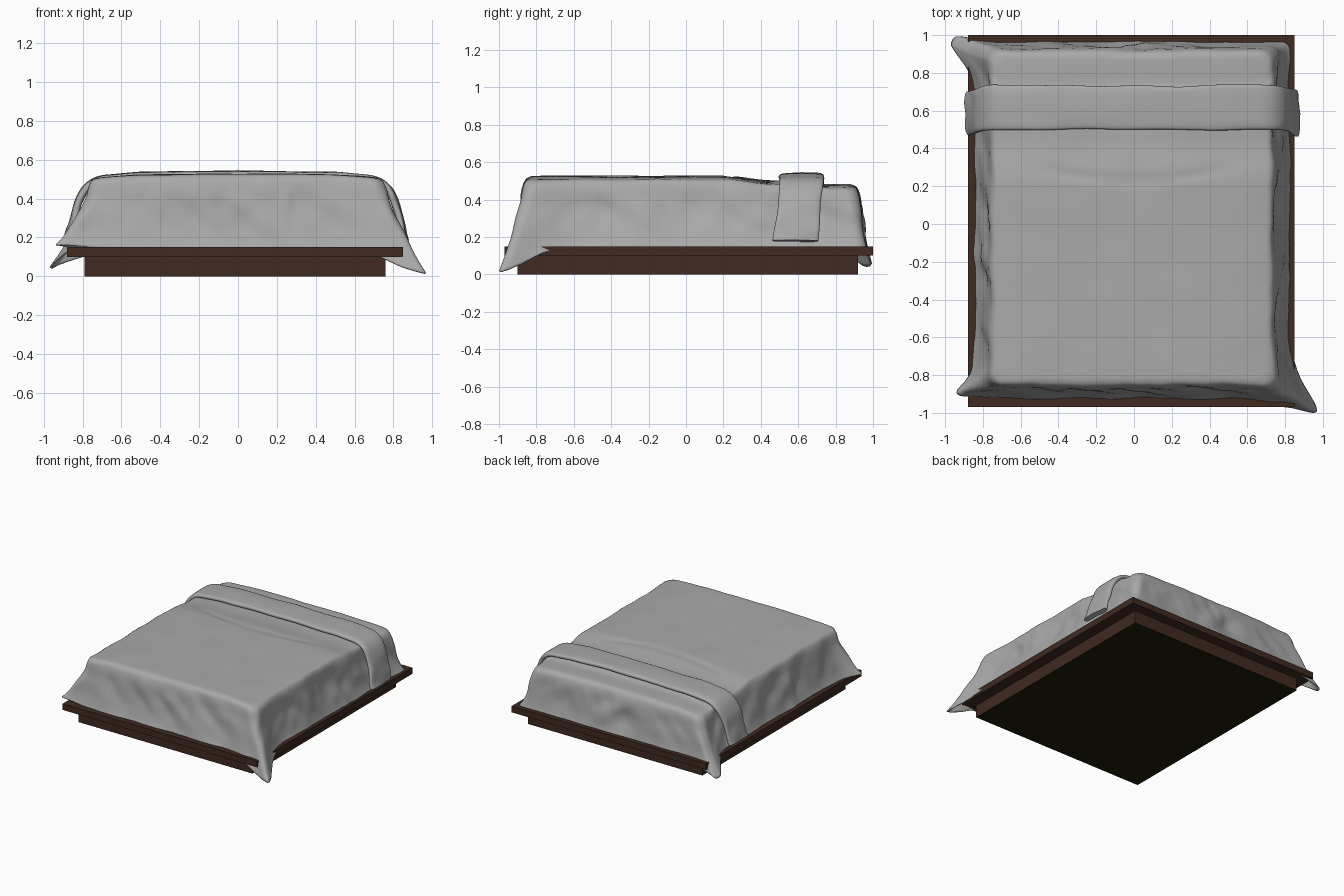
import bpy, bmesh, math
from mathutils import Vector, noise

cube = bpy.data.objects.get("Cube")
if cube:
    bpy.data.objects.remove(cube)


def material(name, rgb):
    m = bpy.data.materials.new(name)
    m.use_nodes = True
    m.diffuse_color = (*rgb, 1)
    m.node_tree.nodes["Principled BSDF"].inputs["Base Color"].default_value = (*rgb, 1)
    return m


wood = material("dark brown wood", (0.05, 0.023, 0.015))
underside = material("near black underside", (0.012, 0.012, 0.003))
cloth = material("grey cloth", (0.4, 0.4, 0.4))


def finish(name, bm, mats, smooth=True):
    bmesh.ops.recalc_face_normals(bm, faces=bm.faces)
    me = bpy.data.meshes.new(name)
    bm.to_mesh(me)
    bm.free()
    ob = bpy.data.objects.new(name, me)
    bpy.context.collection.objects.link(ob)
    for m in mats:
        me.materials.append(m)
    if smooth:
        bpy.ops.object.select_all(action="DESELECT")
        ob.select_set(True)
        bpy.context.view_layer.objects.active = ob
        bpy.ops.object.shade_smooth_by_angle(angle=math.radians(50))
    return ob


def box(name, lo, hi, mats):
    bm = bmesh.new()
    bmesh.ops.create_cube(bm, size=1)
    for v in bm.verts:
        v.co = [(a + b) / 2 + c * (b - a) for a, b, c in zip(lo, hi, v.co)]
    bm.normal_update()
    if len(mats) > 1:
        for f in bm.faces:
            f.material_index = int(f.normal.z < -0.5)
    return finish(name, bm, mats, smooth=False)


def skin(bm, rings, closed=True):
    for a, b in zip(rings, rings[1:]):
        n = len(a)
        for i in range(n if closed else n - 1):
            j = (i + 1) % n
            bm.faces.new((a[i], a[j], b[j], b[i]))


def ease(a, b, t):
    t = min(max((t - a) / (b - a), 0), 1)
    return t * t * (3 - 2 * t)


# Wooden platform
box("plinth", (-0.79, -0.90, 0), (0.76, 0.92, 0.10), [wood, underside])
box("platform_slab", (-0.88, -0.97, 0.10), (0.85, 1.0, 0.15), [wood])


# Bedspread: rounded rectangle rings, from the middle of the top down to the hem
def outline(x0, x1, y0, y1, r, per_edge=44, per_arc=12):
    pts = []
    corners = [(x1 - r, y1 - r), (x0 + r, y1 - r), (x0 + r, y0 + r), (x1 - r, y0 + r)]
    for k, (cx, cy) in enumerate(corners):
        for i in range(per_arc):
            a = math.pi / 2 * (k + i / (per_arc - 1))
            pts.append(Vector((cx + r * math.cos(a), cy + r * math.sin(a), 0)))
        a = math.pi / 2 * (k + 1)
        nx, ny = corners[(k + 1) % 4]
        end = Vector((nx + r * math.cos(a), ny + r * math.sin(a), 0))
        start = pts[-1].copy()
        pts += [start.lerp(end, i / per_edge) for i in range(1, per_edge)]
    return pts


def top_height(p):
    h = 0.527 - 0.025 * ease(0.2, 0.45, p.y) - 0.02 * ease(0.68, 0.74, p.y)
    h -= 0.022 * abs(p.x / 0.74) ** 4
    crease = 0.35 - 0.12 * math.cos(p.x * 2.2)
    h -= 0.008 * math.exp(-((p.y - crease) / 0.025) ** 2) * (1 - ease(0.3, 0.65, abs(p.x)))
    return h + 0.004 * noise.noise(p * 4)


# Loose corners: hem corner, outward push, reach along the hem, drop below the slab
flares = [
    (Vector((0.82, -0.93, 0)), Vector((0.15, -0.075, 0)), 0.15, 0.13),
    (Vector((-0.84, -0.92, 0)), Vector((-0.10, 0.01, 0)), 0.10, -0.02),
    (Vector((-0.84, 0.95, 0)), Vector((-0.14, 0.03, 0)), 0.11, 0.10),
]
shoulder = outline(-0.76, 0.74, -0.865, 0.925, 0.07)
hem = outline(-0.845, 0.825, -0.925, 0.965, 0.05)

bm = bmesh.new()
rings = []
top_steps, wall_steps = 30, 24
for k in range(1, top_steps + 1):
    f = k / top_steps
    ring = []
    for p in shoulder:
        q = p * f * 0.94
        q.z = top_height(q)
        ring.append(bm.verts.new(q))
    rings.append(ring)
for k in range(1, wall_steps + 1):
    t = k / wall_steps
    ring = []
    for s, e in zip(shoulder, hem):
        inner = s * 0.94
        z0 = top_height(inner)
        turn = min(t / 0.25, 1) * math.pi / 2      # rounded shoulder
        down = ease(0, 1, t) * 0.3 + t * 0.7
        q = inner.lerp(s, math.sin(turn)).lerp(e, t ** 1.6)
        q.z = z0 - 0.05 * (1 - math.cos(turn)) + (0.145 - z0 + 0.05) * max(0, (down - 0.1) / 0.9)
        out = (e - s).normalized()
        # slanting folds that deepen towards the hem
        fold = noise.noise(Vector((e.x * 5 + q.z * 4, e.y * 5 + q.z * 4, q.z * 3)))
        fold += 0.5 * noise.noise(Vector((e.x * 14 - q.z * 6, e.y * 14, q.z * 5)))
        q += out * fold * 0.028 * math.sin(math.pi * min(t, 0.8))
        for corner, push, reach, drop in flares:
            w = math.exp(-((e - corner).length / reach) ** 2)
            q += push * w * t ** 1.2
            q.z -= drop * w * t * t
            ripple = math.sin((e.x + e.y * 0.6 - corner.x) * 42)
            q += out * ripple * 0.016 * w * t
        ring.append(bm.verts.new(q))
    rings.append(ring)
skin(bm, rings)
centre = bm.verts.new((0, 0, top_height(Vector((0, 0, 0)))))
n = len(rings[0])
for i in range(n):
    bm.faces.new((centre, rings[0][(i + 1) % n], rings[0][i]))
spread = finish("bedspread", bm, [cloth])
thick = spread.modifiers.new("thickness", "SOLIDIFY")
thick.thickness = 0.008
thick.offset = -1

# Folded band across the head end, swept over the bed
path = [(-0.875, 0.18), (-0.85, 0.28), (-0.815, 0.39), (-0.77, 0.465), (-0.69, 0.503), (-0.5, 0.518),
        (0, 0.524), (0.5, 0.518), (0.68, 0.503), (0.76, 0.465), (0.805, 0.39), (0.835, 0.28), (0.86, 0.18)]
dense = []
for i in range(len(path) - 1):
    a, b = Vector(path[i]), Vector(path[i + 1])
    before = Vector(path[max(i - 1, 0)])
    after = Vector(path[min(i + 2, len(path) - 1)])
    ma, mb = (b - before) / 2, (after - a) / 2
    if (b - a).length > 0.15:                       # keep long spans from overshooting
        ma, mb = b - a, b - a
    for j in range(6):
        t = j / 6
        dense.append(a * (2 * t**3 - 3 * t**2 + 1) + ma * (t**3 - 2 * t**2 + t)
                     + b * (3 * t**2 - 2 * t**3) + mb * (t**3 - t**2))
dense.append(Vector(path[-1]))

bm = bmesh.new()
rings = []
for i, p in enumerate(dense):
    d = (dense[min(i + 1, len(dense) - 1)] - dense[max(i - 1, 0)]).normalized()
    normal = Vector((-d.y, d.x))
    hang = ease(0.5, 0.15, p.y) if p.y > 0.5 else 1 - ease(0.15, 0.5, p.y)
    mid = 0.615 - 0.03 * hang
    ring = []
    for j in range(28):
        a = 2 * math.pi * j / 28
        c, s = math.cos(a), math.sin(a)
        y = mid + 0.117 * math.copysign(abs(c) ** 0.5, c)
        off = 0.02 * math.copysign(abs(s) ** 0.6, s)
        off += 0.012 * noise.noise(Vector((p.x * 5, y * 12, p.y * 9))) * (0.3 + hang)
        y += 0.012 * noise.noise(Vector((p.x * 4, c, p.y * 5)))
        q = p + normal * off
        ring.append(bm.verts.new((q.x, y, q.y)))
    rings.append(ring)
skin(bm, rings)
bm.faces.new(rings[0])
bm.faces.new(rings[-1])
finish("folded_band", bm, [cloth])
